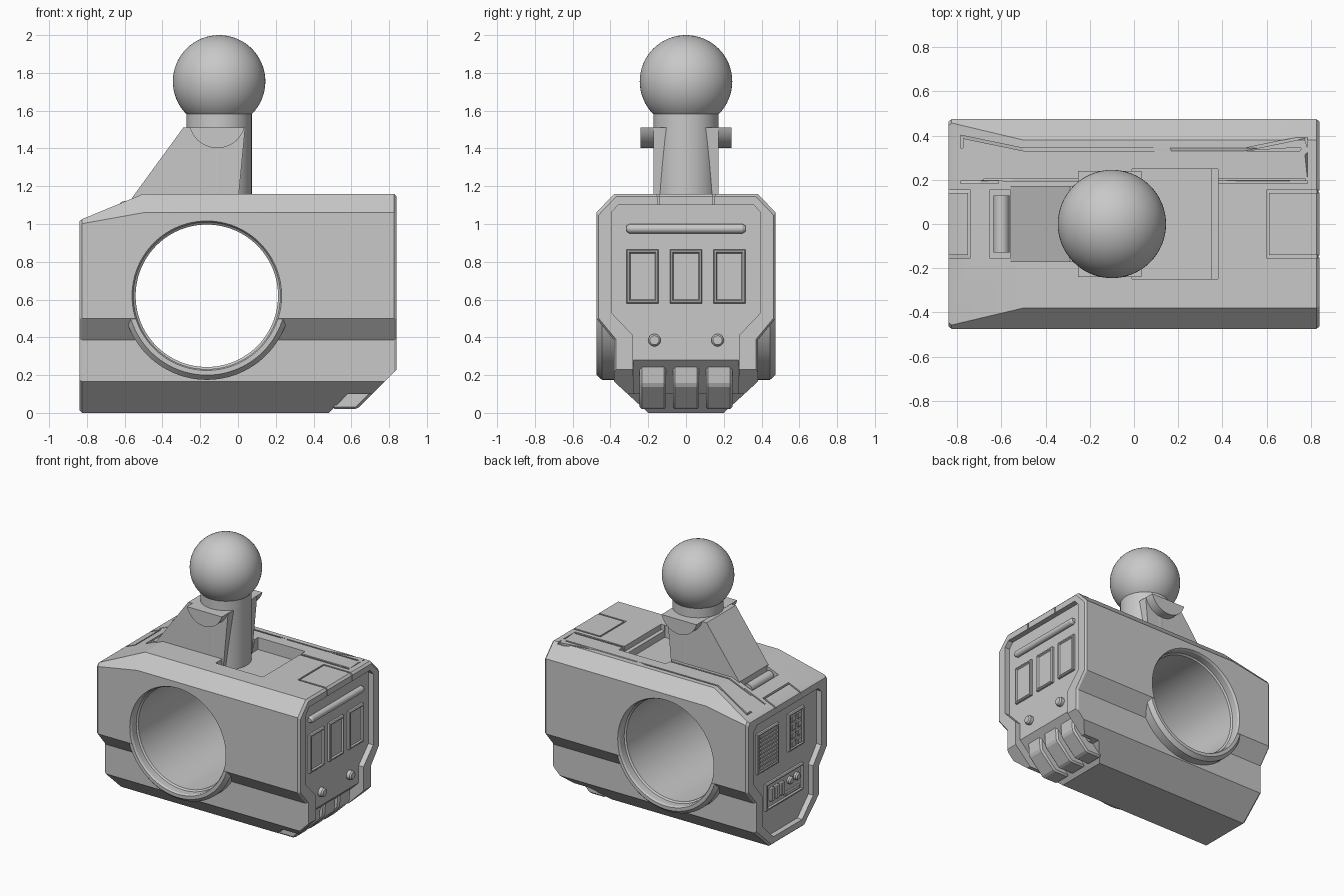
import bpy, bmesh
from math import cos, sin, pi, radians
from mathutils import Vector

if "Cube" in bpy.data.objects:
    bpy.data.objects.remove(bpy.data.objects["Cube"])

grey = bpy.data.materials.new("plain_grey")
grey.use_nodes = True
grey.diffuse_color = (0.58, 0.58, 0.58, 1)
grey.node_tree.nodes["Principled BSDF"].inputs["Base Color"].default_value = (0.58, 0.58, 0.58, 1)


def solid(name, rings, closed=False, bevel=0):
    """Skin a list of equal-length rings; cap the ends unless closed."""
    bm = bmesh.new()
    loops = [[bm.verts.new(p) for p in r] for r in rings]
    n = len(loops[0])
    pairs = list(zip(loops, loops[1:])) + ([(loops[-1], loops[0])] if closed else [])
    for a, b in pairs:
        for i in range(n):
            j = (i + 1) % n
            bm.faces.new((a[i], a[j], b[j], b[i]))
    if not closed:
        bm.faces.new(loops[0])
        bm.faces.new(loops[-1])
    bmesh.ops.recalc_face_normals(bm, faces=bm.faces)
    if bevel:
        bmesh.ops.bevel(bm, geom=bm.edges[:], offset=bevel, segments=1, affect='EDGES')
    me = bpy.data.meshes.new(name)
    bm.to_mesh(me)
    bm.free()
    me.materials.append(grey)
    ob = bpy.data.objects.new(name, me)
    bpy.context.collection.objects.link(ob)
    return ob


def place(axis, c, u, v):
    return {'x': (c, u, v), 'y': (u, c, v), 'z': (u, v, c)}[axis]


def prism(name, pts, axis, a, b, bevel=0):
    return solid(name, [[place(axis, c, u, v) for u, v in pts] for c in (a, b)], bevel=bevel)


def lathe(name, profile, axis, cu, cv, n=64):
    """Round solid along an axis from (radius, position) pairs."""
    turn = [2 * pi * i / n for i in range(n)]
    return solid(name, [[place(axis, c, cu + r * cos(t), cv + r * sin(t)) for t in turn]
                        for r, c in profile])


def box(name, x0, x1, y0, y1, z0, z1, bevel=0):
    return prism(name, [(y0, z0), (y1, z0), (y1, z1), (y0, z1)], 'x', x0, x1, bevel)


def mirror(half):
    return half + [(-y, z) for y, z in reversed(half)]


def top_z(x):
    return 1.16 + min(0, x + 0.5) * 0.41


def groove(name, pts, w=0.006, depth=0.013):
    """Closed ribbon that follows the top surface."""
    P = [Vector(p) for p in pts]
    rings = []
    for i, p in enumerate(P):
        d1, d2 = (p - P[i - 1]).normalized(), (P[(i + 1) % len(P)] - p).normalized()
        n1, n2 = Vector((-d1.y, d1.x)), Vector((-d2.y, d2.x))
        off = (n1 + n2) * (w / (1 + n1.dot(n2)))
        a, b = p + off, p - off
        z = top_z(p.x)
        rings.append([(a.x, a.y, z - depth), (b.x, b.y, z - depth),
                      (b.x, b.y, z + 0.03), (a.x, a.y, z + 0.03)])
    return solid(name, rings, closed=True)


def volume(me):
    bm = bmesh.new()
    bm.from_mesh(me)
    v = abs(bm.calc_volume(signed=True))
    bm.free()
    return v


def boolean(ob, tool, op='DIFFERENCE'):
    """Cut or join, using the first solver that gives a sound result."""
    before = volume(ob.data)
    m = ob.modifiers.new(tool.name, 'BOOLEAN')
    m.object, m.operation = tool, op
    for solver in ('MANIFOLD', 'EXACT', 'FLOAT'):
        m.solver = solver
        bpy.context.view_layer.update()
        graph = bpy.context.evaluated_depsgraph_get()
        me = bpy.data.meshes.new_from_object(ob.evaluated_get(graph))
        ratio = volume(me) / before
        if 0.6 < ratio < 1.2 and abs(ratio - 1) > 1e-6:
            ob.data = me
            break
    ob.modifiers.remove(m)
    bpy.data.objects.remove(tool)


# Main body: lofted sections with a sloped nose and chamfered ends
lower = [(0.20, 0), (0.38, 0.165), (0.38, 0.385), (0.475, 0.5)]
full = mirror(lower + [(0.475, 1.06), (0.38, 1.16)])
nose = mirror(lower + [(0.475, 1.002), (0.457, 1.026)])


def section(x, pts, s=1.0):
    return [(x, y * s, 0.55 + (z - 0.55) * s) for y, z in pts]


body = solid("body", [section(-0.84, nose, 0.975), section(-0.825, nose), section(-0.5, full),
                      section(0.825, full), section(0.84, full, 0.975)])

# Collar and through hole
HX, HZ = -0.165, 0.62
boolean(body, lathe("collar", [(0.42, -0.473), (0.445, -0.445), (0.445, 0.445), (0.42, 0.473)],
                    'y', HX, HZ, 96), 'UNION')
boolean(body, lathe("bore", [(0.41, -0.5), (0.388, -0.46), (0.388, -0.41), (0.377, -0.4),
                             (0.377, 0.4), (0.388, 0.41), (0.388, 0.46), (0.41, 0.5)],
                    'y', HX, HZ, 96))

# Underside notch and end recesses
boolean(body, prism("notch", [(0.38, -0.1), (0.58, 0.1), (0.71, 0.1), (0.95, 0.34), (0.95, -0.1)],
                    'y', -0.6, 0.6))
boolean(body, prism("right_recess", mirror([(0.28, -0.1), (0.28, 0.41), (0.395, 0.53),
                                            (0.395, 1.06), (0.36, 1.1)]), 'x', 0.80, 0.95))
boolean(body, prism("vent_recess", [(0.81, 0.29), (0.6, 0.08), (0.6, -0.12), (0.96, -0.12),
                                    (0.96, 0.29)], 'y', -0.279, 0.279))
boolean(body, prism("left_recess", mirror([(0.17, 0.06), (0.3, 0.19), (0.3, 0.41), (0.395, 0.53),
                                           (0.395, 0.93), (0.36, 0.965)]), 'x', -0.80, -0.95))

# Top well, hinge slot and panel grooves
boolean(body, box("well", -0.01, 0.35, -0.25, 0.25, 1.07, 1.3))
boolean(body, box("well_step", 0.3, 0.38, -0.249, 0.249, 1.12, 1.31))
boolean(body, box("slot", -0.655, -0.5, -0.155, 0.155, 1.05, 1.3))
side = [(0.55, 0.2), (0.78, 0.2), (0.78, 0.337), (-0.5, 0.337), (-0.78, 0.395),
        (-0.78, 0.19), (-0.7, 0.19)]
boolean(body, groove("panel_line", mirror(side)))
for name, x, end in (("right_tab", 0.605, 0.9), ("left_tab", -0.745, -0.9)):
    boolean(body, groove(name, [(x, -0.147), (end, -0.147), (end, 0.147), (x, 0.147)]))
for y in (-0.147, 0.147):
    boolean(body, box("tab_line", 0.828, 0.92, y - 0.005, y + 0.005, 1.05, 1.2))

# Support arm, side ears, stalk and ball
prism("support_arm", [(-0.56, 1.05), (-0.56, 1.14), (-0.29, 1.51), (0.038, 1.51), (-0.005, 1.06)],
      'y', -0.172, 0.172)
arc = [radians(-164.5 + 149 * i / 24) for i in range(25)]
prism("arm_ears", [(-0.11 + 0.15 * cos(t), 1.552 + 0.15 * sin(t)) for t in arc], 'y', -0.24, 0.24)
lathe("stalk", [(0.173, 1.05), (0.173, 1.6)], 'z', -0.1, 0)
bpy.ops.mesh.primitive_uv_sphere_add(segments=64, ring_count=32, radius=0.245,
                                     location=(-0.1, 0, 1.755))
ball = bpy.context.object
ball.name = "ball"
ball.data.materials.append(grey)
lathe("hinge_pin", [(0.036, -0.13), (0.036, 0.13)], 'y', -0.6, 1.085, 24)


def framed_panel(name, s, y0, y1, z0, z1, h=0.02):
    """Raised plate with a sunken centre on an end face; s is the end's direction."""
    steps = [(-0.01, 0), (h - 0.006, 0), (h, 0.006), (h, 0.014), (h - 0.01, 0.02)]
    return solid(name, [[(s * (0.8 + d), y0 + i, z0 + i), (s * (0.8 + d), y1 - i, z0 + i),
                         (s * (0.8 + d), y1 - i, z1 - i), (s * (0.8 + d), y0 + i, z1 - i)]
                        for d, i in steps])


# Right end: rod, three windows, two knobs, three vents
lathe("rod", [(0.015, -0.315), (0.025, -0.3), (0.025, 0.3), (0.015, 0.315)], 'y', 0.808, 0.975, 24)
for i in (-1, 0, 1):
    y = i * 0.23
    framed_panel("window", 1, y - 0.085, y + 0.085, 0.58, 0.865)
    y = i * 0.175
    prism("vent", [(0.5, 0.02), (0.63, 0.02), (0.755, 0.145), (0.765, 0.27), (0.5, 0.27)],
          'y', y - 0.07, y + 0.07, 0.012)
for y in (-0.167, 0.167):
    lathe("knob", [(0.033, 0.79), (0.033, 0.825), (0.024, 0.835)], 'x', y, 0.385, 20)

# Left end: louvre, grid and control panel
framed_panel("louvre", -1, 0.07, 0.32, 0.57, 0.87)
for i in range(9):
    z = 0.6 + i * 0.03
    box("slat", -0.79, -0.82, 0.095, 0.295, z - 0.007, z + 0.007)
framed_panel("grid", -1, -0.23, -0.05, 0.6, 0.88)
for row in range(4):
    for y in (-0.175, -0.105):
        z = 0.645 + row * 0.063
        box("grid_cell", -0.79, -0.82, y - 0.025, y + 0.025, z - 0.024, z + 0.024, 0.005)
framed_panel("control_panel", -1, -0.22, 0.22, 0.26, 0.46)
for y in (0.16, 0.1, 0.04):
    box("control_bar", -0.79, -0.835, y - 0.02, y + 0.02, 0.32, 0.42, 0.006)
for y in (-0.06, -0.14):
    lathe("control_knob", [(0.028, -0.79), (0.028, -0.825), (0.02, -0.835)], 'x', y, 0.39, 20)
box("control_strip", -0.79, -0.825, -0.17, 0.0, 0.29, 0.32, 0.005)

# Smooth the round parts, keep the edges sharp
bpy.ops.object.select_all(action='DESELECT')
for ob in bpy.context.scene.objects:
    if ob.type == 'MESH' and ob.data.materials and ob.data.materials[0] == grey:
        ob.select_set(True)
        bpy.context.view_layer.objects.active = ob
bpy.ops.object.shade_smooth_by_angle(angle=radians(20))
